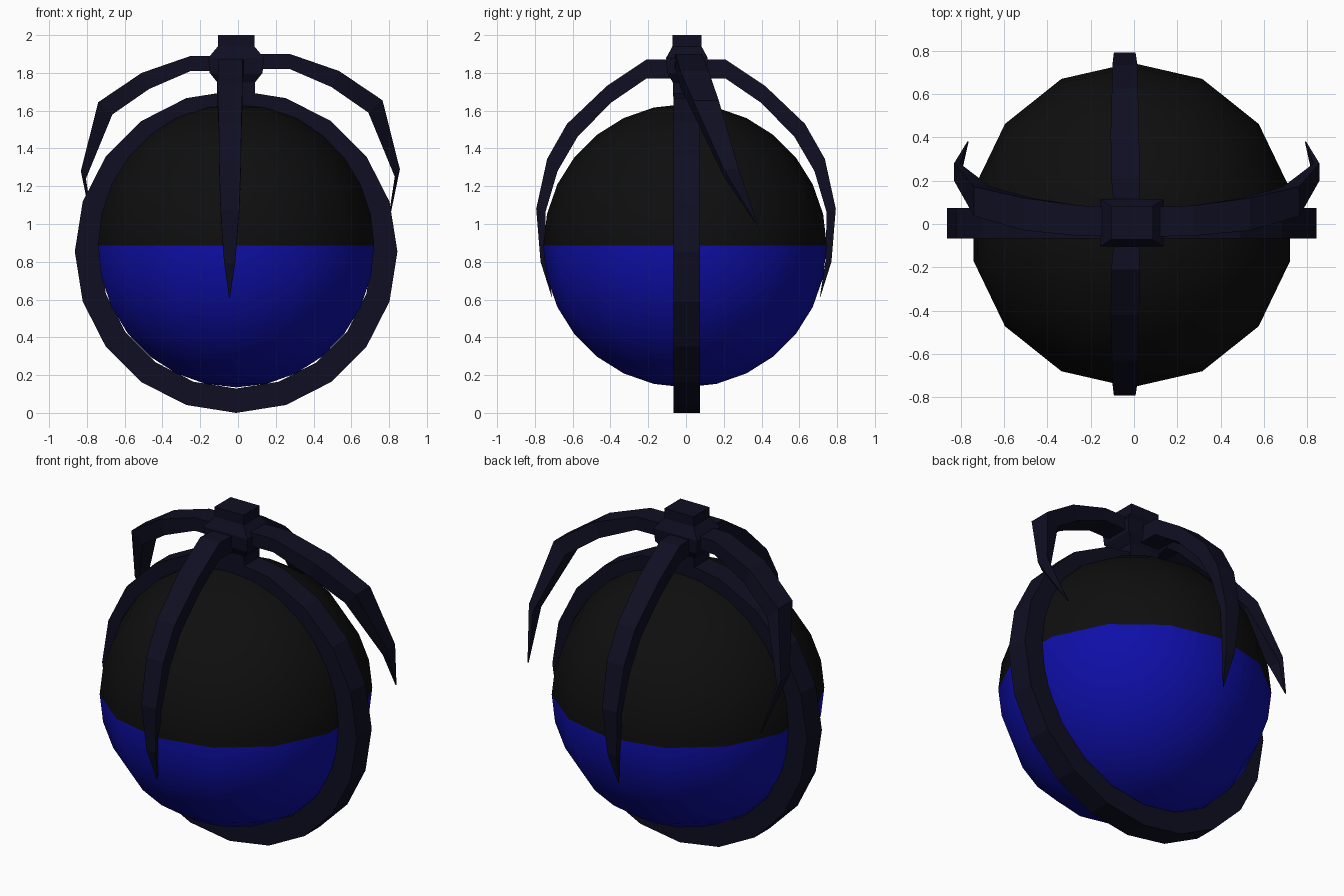
import bpy, bmesh, math
from mathutils import Matrix

if "Cube" in bpy.data.objects:
    bpy.data.objects.remove(bpy.data.objects["Cube"])


def material(name, rgb):
    m = bpy.data.materials.new(name)
    m.diffuse_color = (*rgb, 1)
    m.use_nodes = True
    m.node_tree.nodes["Principled BSDF"].inputs["Base Color"].default_value = m.diffuse_color
    return m


BLACK = material("black", (0.0045, 0.0045, 0.0045))
BLUE = material("deep blue", (0.0045, 0.0045, 0.39))
NAVY = material("dark navy", (0.0045, 0.0045, 0.016))


def finish(name, bm, mats):
    bmesh.ops.recalc_face_normals(bm, faces=bm.faces[:])
    me = bpy.data.meshes.new(name)
    bm.to_mesh(me)
    bm.free()
    for m in mats:
        me.materials.append(m)
    ob = bpy.data.objects.new(name, me)
    bpy.context.collection.objects.link(ob)
    return ob


def loft(name, sections, closed=False):
    """Skin a row of equal-sided point loops."""
    bm = bmesh.new()
    rows = [[bm.verts.new(p) for p in s] for s in sections]
    n = len(rows[0])
    pairs = list(zip(rows, rows[1:])) + ([(rows[-1], rows[0])] if closed else [])
    for a, b in pairs:
        for i in range(n):
            j = (i + 1) % n
            bm.faces.new((a[i], a[j], b[j], b[i]))
    if not closed:
        bm.faces.new(rows[0])
        bm.faces.new(rows[-1])
    return finish(name, bm, [NAVY])


# Two-tone ball: smooth, black above the equator and blue below
bm = bmesh.new()
bmesh.ops.create_uvsphere(bm, u_segments=14, v_segments=14, radius=0.75,
                          matrix=Matrix.Translation((-0.01, -0.005, 0.885)))
for f in bm.faces:
    f.smooth = True
    f.material_index = 1 if f.calc_center_median().z < 0.885 else 0
finish("ball", bm, [BLACK, BLUE])

# Flat 20-sided band around the ball
band = []
for k in range(20):
    a = k * math.tau / 20
    band.append([(-0.01 + r * math.sin(a), y, 0.854 - r * math.cos(a))
                 for r, y in ((0.725, -0.067), (0.854, -0.067), (0.854, 0.075), (0.725, 0.075))])
loft("band", band, closed=True)

# Hub and top plug: rectangular sections (z, half x, half y)
hub = [(1.66, 0.1, 0.072), (1.75, 0.1, 0.075), (1.8, 0.14, 0.105),
       (1.88, 0.147, 0.11), (1.94, 0.097, 0.077), (2.0, 0.097, 0.077)]
loft("hub", [[(-0.01 + sx * hx, 0.005 + sy * hy, z)
              for sx, sy in ((-1, -1), (1, -1), (1, 1), (-1, 1))] for z, hx, hy in hub])


def arm(name, stations, place):
    """Stations: outer reach, z, inner reach, z, sideways centre, half width."""
    loft(name, [[place(*p) for p in ((ro, c - h, zo), (ro, c + h, zo), (ri, c + h, zi), (ri, c - h, zi))]
                for ro, zo, ri, zi, c, h in stations])


# Front and back claws curve down over the ball
claw = [(0.05, 1.87, 0.05, 1.77, -0.03, 0.06),
        (0.21, 1.87, 0.21, 1.77, -0.04, 0.065),
        (0.42, 1.73, 0.40, 1.64, -0.042, 0.066),
        (0.63, 1.53, 0.575, 1.46, -0.042, 0.06),
        (0.735, 1.345, 0.68, 1.28, -0.042, 0.058),
        (0.793, 1.08, 0.745, 1.06, -0.043, 0.05),
        (0.77, 0.80, 0.738, 0.80, -0.044, 0.03),
        (0.71, 0.61, 0.708, 0.61, -0.045, 0.002)]
arm("front_claw", claw, lambda r, c, z: (c, -r, z))
arm("back_claw", claw, lambda r, c, z: (c, r, z))

# Side claws sweep outward, then bend back to a point
side = [(0.05, 1.9, 0.05, 1.82, 0.01, 0.068),
        (0.27, 1.9, 0.27, 1.82, 0.015, 0.07),
        (0.53, 1.81, 0.49, 1.725, 0.045, 0.075),
        (0.76, 1.655, 0.685, 1.59, 0.105, 0.068),
        (0.852, 1.29, 0.825, 1.25, 0.24, 0.04),
        (0.79, 0.99, 0.785, 0.99, 0.38, 0.002)]
arm("right_claw", side, lambda r, c, z: (r + 0.005, c, z))
arm("left_claw", side, lambda r, c, z: (0.02 - r, c, z - 0.01))
